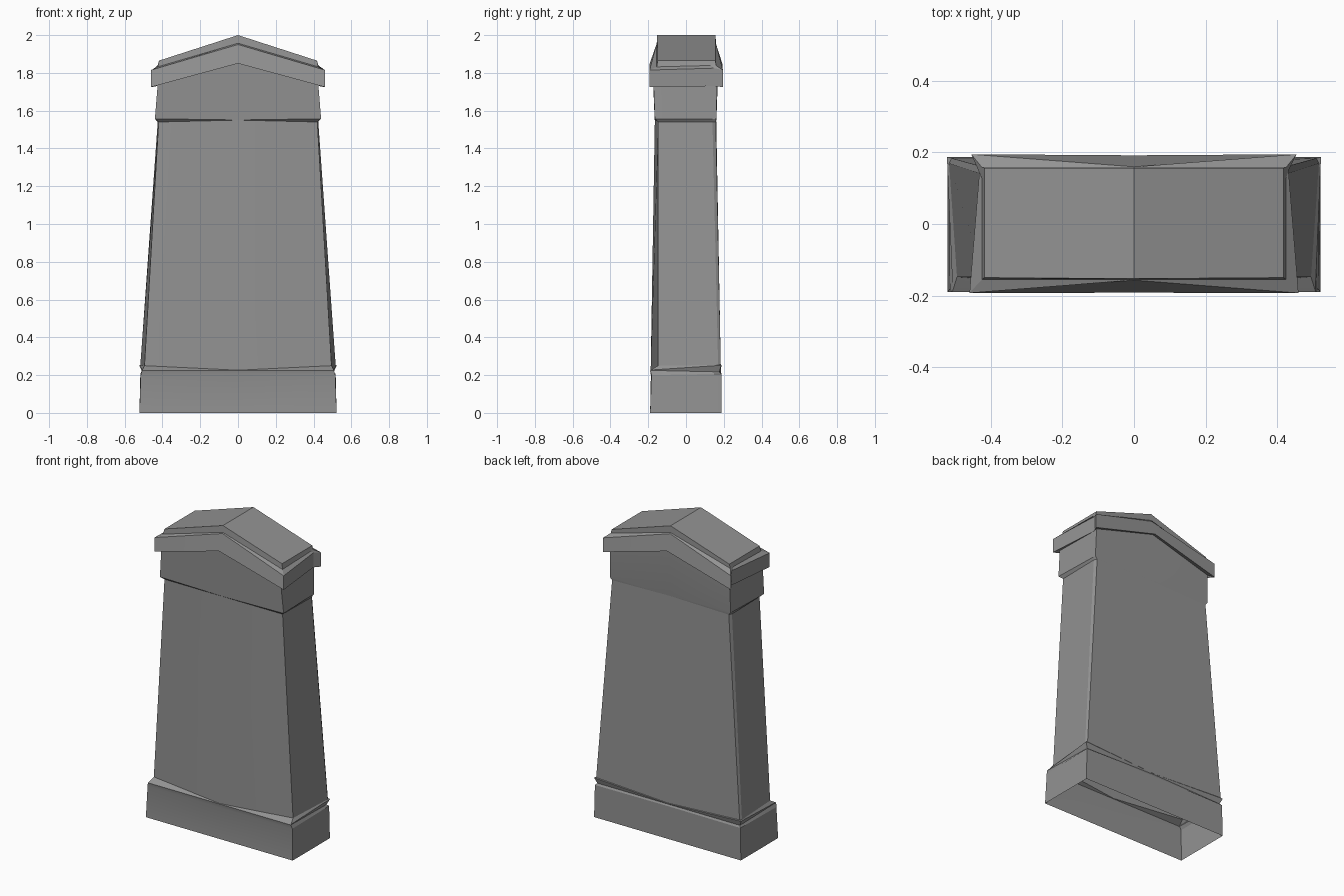
import bpy, bmesh

if "Cube" in bpy.data.objects:
    bpy.data.objects.remove(bpy.data.objects["Cube"])

stone = bpy.data.materials.new("dark_stone")
stone.diffuse_color = (.29, .29, .29, 1)
stone.use_nodes = True
stone.node_tree.nodes["Principled BSDF"].inputs["Base Color"].default_value = stone.diffuse_color


def ring(front, back, cf, cb, side=None):
    """Eight-point ring mirrored in x: front corner, side point near the back,
    back corner as (x, y, z), plus mid points of front and back as (y, z)."""
    if side is None:
        side = [f + (b - f) * .9 for f, b in zip(front, back)]
    right = [front, side, back]
    left = [(-x, y, z) for x, y, z in reversed(right)]
    return [(0, *cf)] + right + [(0, *cb)] + left


def loft(name, rings, cap=False):
    bm = bmesh.new()
    loops = [[bm.verts.new(p) for p in r] for r in rings]
    for a, b in zip(loops, loops[1:]):
        for i in range(8):
            j = (i + 1) % 8
            bm.faces.new((a[i], a[j], b[j], b[i]))
    if cap:  # two slopes meeting at the ridge
        t = loops[-1]
        bm.faces.new(t[:5])
        bm.faces.new(t[4:] + t[:1])
    mesh = bpy.data.meshes.new(name)
    bm.to_mesh(mesh)
    bm.free()
    ob = bpy.data.objects.new(name, mesh)
    bpy.context.collection.objects.link(ob)
    mesh.materials.append(stone)
    for p in mesh.polygons:
        p.use_smooth = True
    mesh.set_sharp_from_angle(angle=0.35)
    return ob


# Rings shared between neighbouring parts
ledge = ring((.495, -.148, .25), (.51, .184, .256), (-.187, .226), (.184, .228),
             (.517, .17, .254))
shaft_top = ring((.42, -.147, 1.54), (.415, .158, 1.54), (-.165, 1.55), (.16, 1.55),
                 (.425, .14, 1.54))
neck_top = ring((.425, -.172, 1.74), (.425, .165, 1.74), (-.178, 1.855), (.172, 1.855))
cornice_top = ring((.46, -.193, 1.815), (.455, .195, 1.815), (-.157, 1.95), (.16, 1.95),
                   (.432, .15, 1.825))

# Plinth, open underneath, with a notch below the ledge
loft("plinth", [
    ring((.522, -.19, 0), (.522, .188, 0), (-.19, 0), (.188, 0)),
    ring((.515, -.183, .2), (.517, .187, .207), (-.186, .2), (.187, .21)),
    ring((.508, -.19, .225), (.507, .176, .217), (-.19, .225), (.185, .222)),
    ring((.507, -.187, .227), (.523, .187, .252), (-.189, .2255), (.186, .226)),
    ledge])

# Tapered shaft with bowed front and thin chamfered back corners
loft("shaft", [ledge, shaft_top])

# Flared neck band above the shaft
loft("neck", [
    shaft_top,
    ring((.44, -.165, 1.557), (.43, .16, 1.557), (-.166, 1.551), (.161, 1.551)),
    neck_top])

# Gabled cornice, pinched in along its sides
loft("cornice", [
    neck_top,
    ring((.46, -.193, 1.725), (.455, .195, 1.725), (-.192, 1.85), (.192, 1.85),
         (.43, .15, 1.73)),
    cornice_top])

# Gabled roof slab
loft("roof", [
    cornice_top,
    ring((.425, -.155, 1.832), (.425, .158, 1.84), (-.155, 1.957), (.158, 1.957)),
    ring((.418, -.15, 1.865), (.418, .157, 1.865), (-.153, 2.0), (.157, 2.0))],
    cap=True)
